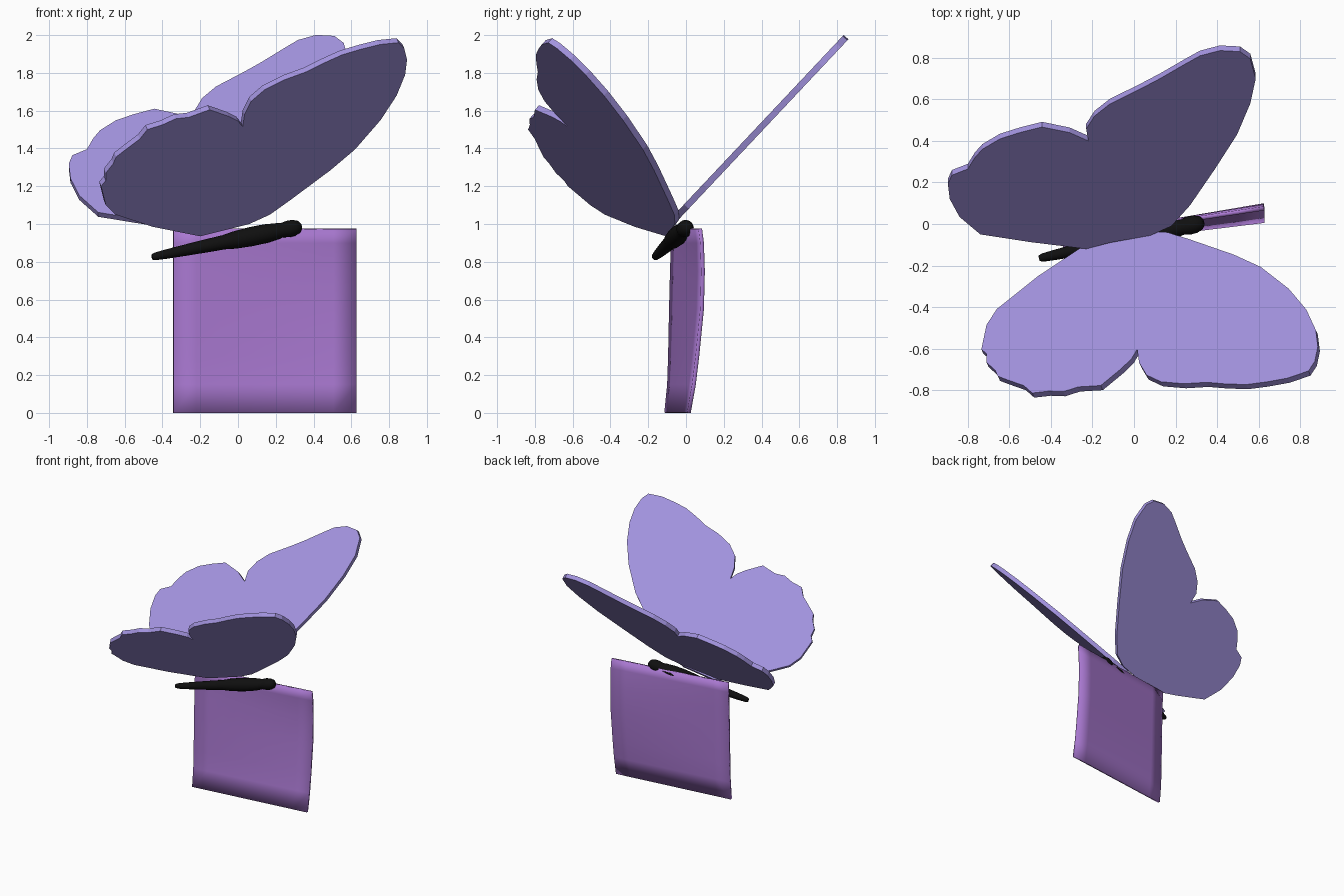
import bpy, bmesh, math
from mathutils import Vector

if "Cube" in bpy.data.objects:
    bpy.data.objects.remove(bpy.data.objects["Cube"])


def material(name, rgb):
    m = bpy.data.materials.new(name)
    m.diffuse_color = (*rgb, 1)
    m.use_nodes = True
    m.node_tree.nodes["Principled BSDF"].inputs["Base Color"].default_value = m.diffuse_color
    return m


LILAC = material("lilac", (0.36, 0.29, 0.73))
PURPLE = material("purple", (0.40, 0.19, 0.64))
BLACK = material("black", (0.005, 0.005, 0.005))


def finish(bm, name, mat, smooth=None):
    bmesh.ops.recalc_face_normals(bm, faces=bm.faces)
    me = bpy.data.meshes.new(name)
    bm.to_mesh(me)
    bm.free()
    me.materials.append(mat)
    ob = bpy.data.objects.new(name, me)
    bpy.context.collection.objects.link(ob)
    if smooth:
        bpy.ops.object.select_all(action='DESELECT')
        ob.select_set(True)
        bpy.context.view_layer.objects.active = ob
        bpy.ops.object.shade_smooth_by_angle(angle=math.radians(smooth))
    return ob


def slab(name, outline, offset, mat):
    """Flat plate: planar outline thickened along offset."""
    bm = bmesh.new()
    a = [bm.verts.new(p) for p in outline]
    b = [bm.verts.new(Vector(p) + offset) for p in outline]
    bm.faces.new(a)
    bm.faces.new(b[::-1])
    for i in range(len(a)):
        j = (i + 1) % len(a)
        bm.faces.new((a[i], b[i], b[j], a[j]))
    return finish(bm, name, mat)


THICK = 0.034

# Front wing: outline in x, z on a plane leaning forward
front = [(-.2, .935), (-.45, .985), (-.65, 1.05), (-.7, 1.1), (-.71, 1.14),
         (-.725, 1.2), (-.7, 1.23), (-.7, 1.27), (-.66, 1.32), (-.645, 1.355),
         (-.6, 1.39), (-.52, 1.45), (-.48, 1.5), (-.4, 1.525), (-.33, 1.557),
         (-.26, 1.565), (-.15, 1.605), (-.05, 1.57), (0, 1.545), (.025, 1.515),
         (.035, 1.58), (.07, 1.65), (.14, 1.71), (.25, 1.765), (.36, 1.805),
         (.45, 1.85), (.55, 1.895), (.65, 1.925), (.75, 1.95), (.85, 1.96),
         (.88, 1.93), (.895, 1.87), (.885, 1.79), (.84, 1.68), (.755, 1.55),
         (.62, 1.395), (.49, 1.285), (.275, 1.125), (.17, 1.05), (.06, 1.0)]
slab("front_wing", [(x, .985 + .45 * x - 1.07 * z, z) for x, z in front],
     Vector((-.45, 1, 1.07)).normalized() * THICK, LILAC)

# Back wing: outline in x, y on a plane leaning backward
back = [(-.896, .193), (-.887, .12), (-.84, .034), (-.74, -.05), (-.5, -.087),
        (-.23, -.12), (-.115, -.09), (.08, -.055), (.18, -.01), (.27, .09),
        (.39, .265), (.496, .43), (.56, .58), (.586, .7), (.56, .795),
        (.51, .83), (.414, .835), (.318, .81), (.246, .77), (.125, .7),
        (.03, .65), (-.116, .578), (-.19, .52), (-.23, .458), (-.22, .4),
        (-.31, .44), (-.443, .467), (-.55, .44), (-.645, .41), (-.73, .36),
        (-.766, .32), (-.8, .265), (-.877, .235)]
slab("back_wing", [(x, y, (y + 1.05) / .942) for x, y in back],
     Vector((0, 1, -.942)).normalized() * THICK, LILAC)

# Hanging cloth: curved sheet between a left and a right edge profile
rows = [(0, -.105, .015), (.15, -.09, .042), (.3, -.085, .06), (.55, -.08, .085),
        (.75, -.075, .09), (.9, -.07, .085), (.975, -.07, .075)]
bm = bmesh.new()
grid = []
for z, yl, yr in rows:
    grid.append([bm.verts.new((-.342 + .968 * t / 8, yl + (yr - yl) * t / 8, z))
                 for t in range(9)])
for r0, r1 in zip(grid, grid[1:]):
    for i in range(8):
        bm.faces.new((r0[i], r0[i + 1], r1[i + 1], r1[i]))
cloth = finish(bm, "cloth", PURPLE, 40)
mod = cloth.modifiers.new("thickness", 'SOLIDIFY')
mod.thickness = 0.02
mod.offset = 0

# Body: rings of varying radius along a slanted axis from tail to head
tail, head = Vector((-.455, -.165, .825)), Vector((.335, .008, .988))
axis = head - tail
side = axis.cross(Vector((0, 0, 1))).normalized()
up = side.cross(axis).normalized()
profile = [(0, .014), (.02, .02), (.1, .025), (.25, .031), (.4, .036), (.48, .038),
           (.55, .046), (.66, .051), (.76, .05), (.84, .043), (.87, .038),
           (.91, .044), (.95, .043), (.985, .032), (1, .015)]
N = 16
bm = bmesh.new()
rings = []
for t, r in profile:
    c = tail + axis * t
    rings.append([bm.verts.new(c + r * (math.cos(a) * side + math.sin(a) * up))
                  for a in (2 * math.pi * k / N for k in range(N))])
for r0, r1 in zip(rings, rings[1:]):
    for i in range(N):
        j = (i + 1) % N
        bm.faces.new((r0[i], r0[j], r1[j], r1[i]))
bm.faces.new(rings[0][::-1])
bm.faces.new(rings[-1])
finish(bm, "body", BLACK, 50)
